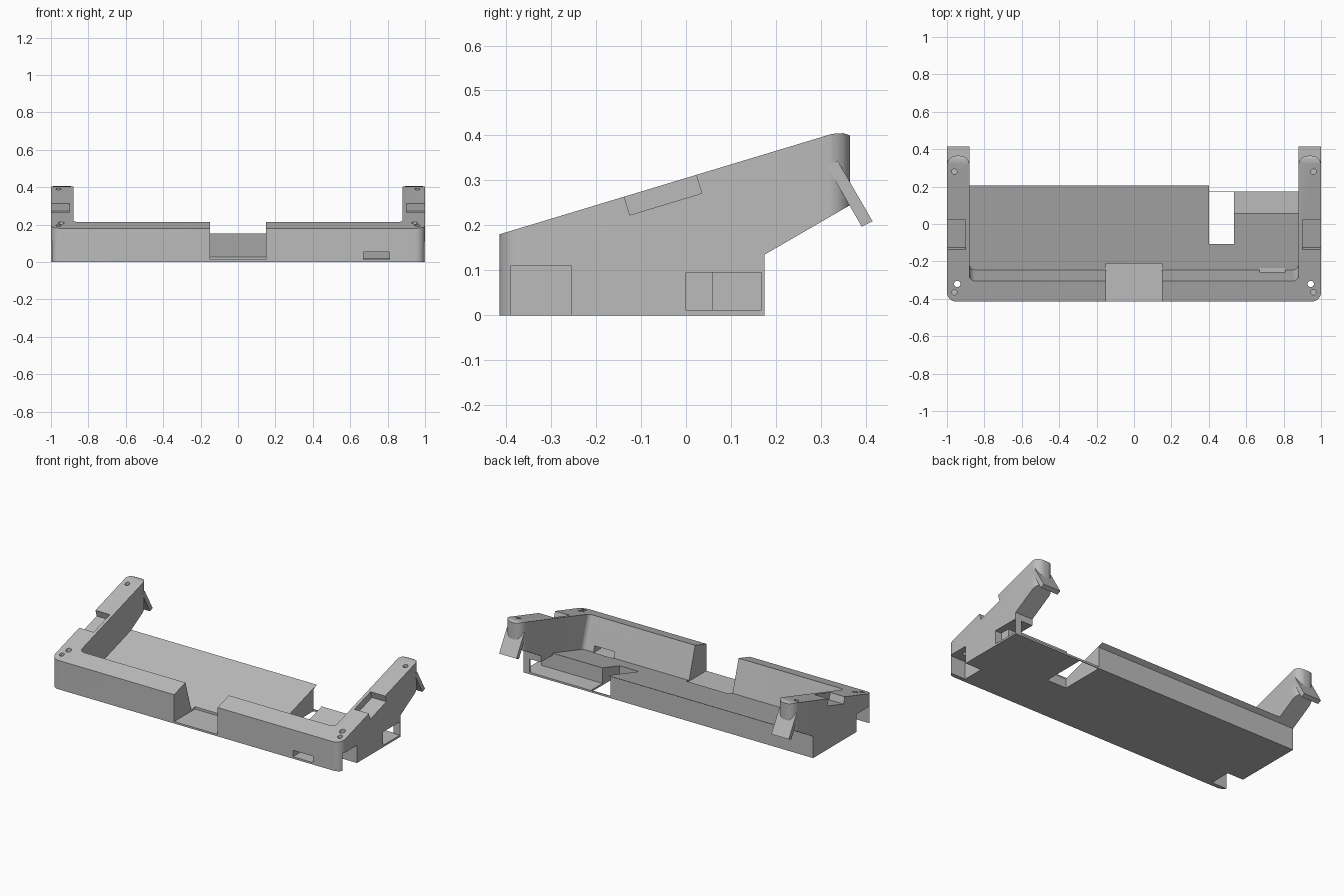
import bpy, bmesh, math
from mathutils import Vector, Matrix

cube = bpy.data.objects.get("Cube")
if cube:
    bpy.data.objects.remove(cube, do_unlink=True)

grey = bpy.data.materials.new("plain_grey")
grey.use_nodes = True
COLOUR = (0.5, 0.5, 0.5, 1)
grey.diffuse_color = COLOUR
grey.node_tree.nodes["Principled BSDF"].inputs["Base Color"].default_value = COLOUR


def make(name, bm):
    bmesh.ops.recalc_face_normals(bm, faces=bm.faces)
    mesh = bpy.data.meshes.new(name)
    bm.to_mesh(mesh)
    bm.free()
    mesh.materials.append(grey)
    ob = bpy.data.objects.new(name, mesh)
    bpy.context.collection.objects.link(ob)
    return ob


def prism(name, points, offset):
    bm = bmesh.new()
    face = bm.faces.new([bm.verts.new(p) for p in points])
    new = bmesh.ops.extrude_face_region(bm, geom=[face])["geom"]
    verts = [v for v in new if isinstance(v, bmesh.types.BMVert)]
    bmesh.ops.translate(bm, vec=offset, verts=verts)
    return make(name, bm)


def side_prism(name, profile, x0, x1):
    return prism(name, [(x0, y, z) for y, z in profile], (x1 - x0, 0, 0))


def rounded(corners, steps=8):
    """Plan outline from (x, y, radius) at right-angled corners."""
    out = []
    for i, (x, y, r) in enumerate(corners):
        p = Vector((x, y))
        a = (Vector(corners[i - 1][:2]) - p).normalized() * r
        b = (Vector(corners[(i + 1) % len(corners)][:2]) - p).normalized() * r
        if not r:
            out.append((x, y))
            continue
        for k in range(steps + 1):
            t = k / steps * math.pi / 2
            out.append(tuple(p + a * (1 - math.sin(t)) + b * (1 - math.cos(t))))
    return out


def box(x, y, z):
    bm = bmesh.new()
    bmesh.ops.create_cube(bm, size=1)
    for v in bm.verts:
        v.co = [lo + (c + 0.5) * (hi - lo) for c, (lo, hi) in zip(v.co, (x, y, z))]
    return make("cutter", bm)


def drill(x, y, z0, z1, r=0.014):
    bm = bmesh.new()
    bmesh.ops.create_cone(bm, cap_ends=True, segments=20, radius1=r, radius2=r,
                          depth=z1 - z0, matrix=Matrix.Translation((x, y, (z0 + z1) / 2)))
    return make("cutter", bm)


def combine(ob, tool, operation="DIFFERENCE"):
    tool.hide_render = True
    mod = ob.modifiers.new("cut", "BOOLEAN")
    mod.operation, mod.solver, mod.object = operation, "EXACT", tool
    bpy.context.view_layer.objects.active = ob
    bpy.ops.object.modifier_apply(modifier=mod.name)
    bpy.data.objects.remove(tool, do_unlink=True)


SLOPE = math.atan(0.302)


def top_z(y):
    return 0.18 + (y + 0.415) * math.tan(SLOPE)


# Main body: side profile limited by a U-shaped plan with rounded corners
body = side_prism("stand_body", [(-0.415, 0), (0.175, 0), (0.175, 0.135), (0.365, 0.245),
                                 (0.365, 0.4), (0.35, 0.405), (0.325, top_z(0.325)),
                                 (-0.415, 0.18)], -1, 1)
plan = rounded([(-1, -0.415, 0.05), (1, -0.415, 0.05), (1, 0.365, 0.05), (0.88, 0.365, 0.05),
                (0.88, 0.24, 0), (-0.88, 0.24, 0), (-0.88, 0.365, 0.05), (-1, 0.365, 0.05)])
combine(body, prism("cutter", [(x, y, -0.1) for x, y in plan], (0, 0, 0.7)), "INTERSECT")

# Sloping tray between the arms, with rounded front corners
tray = rounded([(-0.88, 0, 0.03), (0.88, 0, 0.03), (0.88, 1, 0), (-0.88, 1, 0)])
tilt = Matrix.Translation((0, -0.245, 0.0165)) @ Matrix.Rotation(SLOPE, 4, "X")
combine(body, prism("cutter", [tilt @ Vector((x, y, 0)) for x, y in tray],
                    tilt.to_3x3() @ Vector((0, 0, 0.6))))

# Front notch, small port, cable opening and rear bay
for cut in [((-0.15, 0.15), (-0.5, -0.21), (0.012, 0.5)),
            ((0.67, 0.81), (-0.5, -0.235), (0.012, 0.052)),
            ((0.40, 0.535), (-0.108, 0.17), (-0.1, 0.3)),
            ((0.40, 0.88), (0.06, 0.3), (0.012, 0.3)),
            ((0.85, 0.957), (0.06, 0.3), (0.012, 0.095)),
            ((0.957, 1.1), (0, 0.168), (0.012, 0.095))]:
    combine(body, box(*cut))

for s in (-1, 1):
    # Corner pockets, screw holes and side recesses
    combine(body, box(sorted((s * 0.89, s * 1.1)), (-0.39, -0.255), (-0.1, 0.11)))
    combine(body, drill(s * 0.945, -0.32, 0.05, 0.4, 0.017))
    for y in (-0.365, 0.28):
        combine(body, drill(s * 0.96, y, top_z(y) - 0.05, top_z(y) + 0.1))
    along = Vector((math.cos(SLOPE), math.sin(SLOPE)))
    up = Vector((-along.y, along.x))
    start = Vector((-0.125, 0.223))
    recess = [start, start + along * 0.167, start + along * 0.167 + up * 0.1, start + up * 0.1]
    combine(body, side_prism("cutter", recess, s * 0.9, s * 1.1))

    # Slanted rear hook on each arm
    side = "left" if s > 0 else "right"
    side_prism(side + "_rear_hook", [(0.415, 0.209), (0.391, 0.197), (0.313, 0.332),
                                     (0.337, 0.344)], s * 0.88, s)

bpy.ops.object.select_all(action="DESELECT")
body.select_set(True)
bpy.context.view_layer.objects.active = body
bpy.ops.object.shade_smooth_by_angle(angle=math.radians(25))
